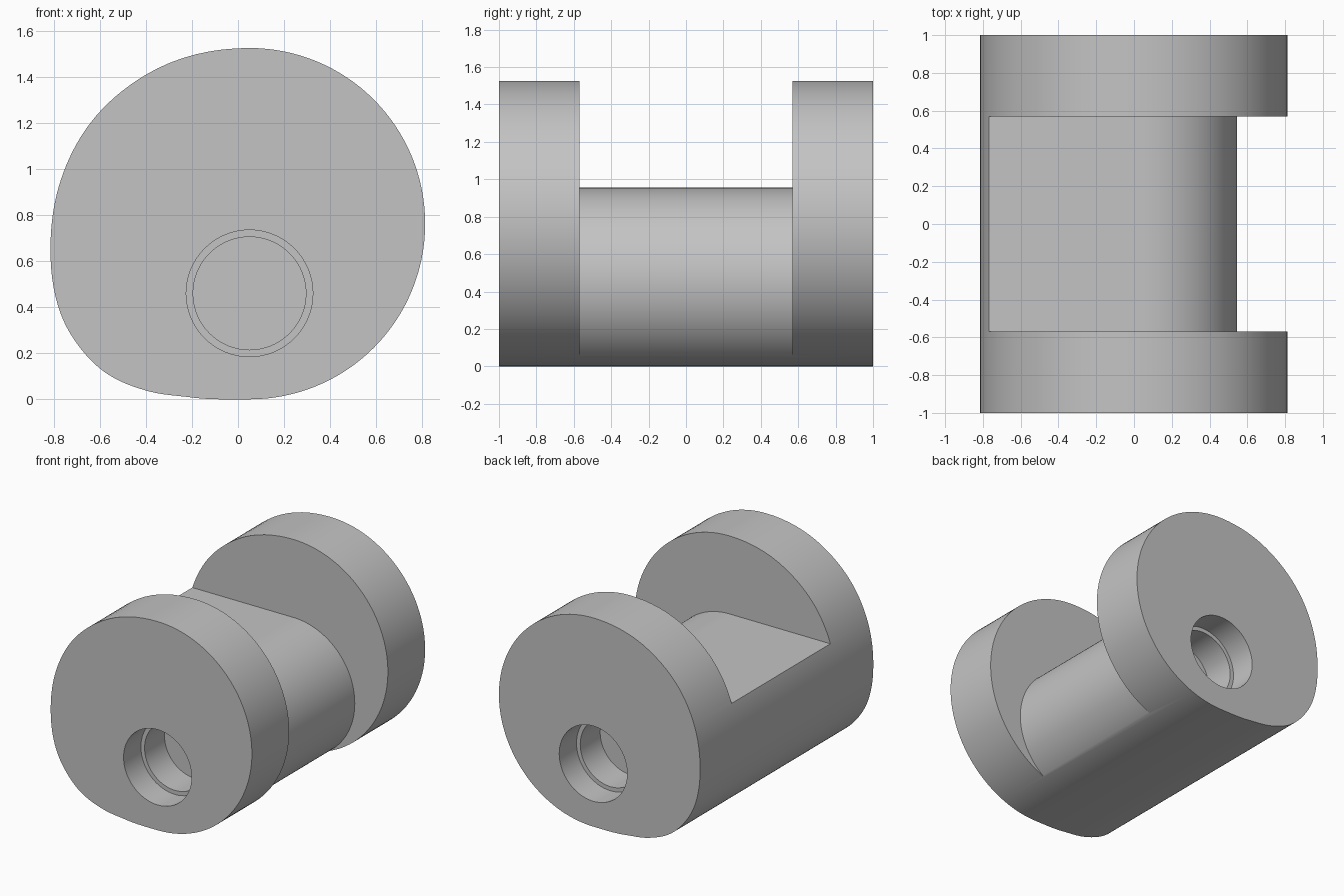
import bpy, bmesh
from math import sin, cos, radians, pi

if "Cube" in bpy.data.objects:
    bpy.data.objects.remove(bpy.data.objects["Cube"])

AXIS_X, LOBE_Z, BORE_Z = 0.05, 0.7625, 0.46
RADIUS, CORE_R = 0.7625, 0.495
LENGTH, CORE_HALF = 1.0, 0.57

grey = bpy.data.materials.new("plain grey")
grey.use_nodes = True
colour = (0.55, 0.55, 0.55, 1)
grey.diffuse_color = colour
grey.node_tree.nodes["Principled BSDF"].inputs["Base Color"].default_value = colour


def prism(name, outline, y0, y1):
    """Extrude an x-z outline along y."""
    bm = bmesh.new()
    face = bm.faces.new([bm.verts.new((x, y0, z)) for x, z in outline])
    out = bmesh.ops.extrude_face_region(bm, geom=[face])
    moved = [v for v in out["geom"] if isinstance(v, bmesh.types.BMVert)]
    bmesh.ops.translate(bm, verts=moved, vec=(0, y1 - y0, 0))
    bmesh.ops.recalc_face_normals(bm, faces=bm.faces)
    mesh = bpy.data.meshes.new(name)
    bm.to_mesh(mesh)
    bm.free()
    mesh.materials.append(grey)
    obj = bpy.data.objects.new(name, mesh)
    bpy.context.collection.objects.link(obj)
    return obj


def arc(cz, r, a0, a1, n):
    angles = [radians(a0 + (a1 - a0) * i / n) for i in range(n + 1)]
    return [(AXIS_X + r * cos(a), cz + r * sin(a)) for a in angles]


def cut(target, cutter):
    bpy.context.view_layer.objects.active = target
    mod = target.modifiers.new("cut", "BOOLEAN")
    mod.operation, mod.solver, mod.object = "DIFFERENCE", "EXACT", cutter
    bpy.ops.object.modifier_apply(modifier=mod.name)
    bpy.data.objects.remove(cutter)


# Lobe outline: a half circle, then a swelling radius given as (angle, radius)
SWELL = [(90, RADIUS), (125, .788), (148, .818), (167, .841), (185, .867),
         (206, .909), (218, .911), (227, .897), (239, .849), (251, .797), (270, RADIUS)]


def slope(i):
    if i in (0, len(SWELL) - 1):
        return 0
    (a, r), (b, s) = SWELL[i - 1], SWELL[i + 1]
    return (s - r) / (b - a)


outline = arc(LOBE_Z, RADIUS, -90, 90, 64)
for i in range(len(SWELL) - 1):
    (a, r), (b, s) = SWELL[i], SWELL[i + 1]
    h = b - a
    for k in range(1, 9):
        t = k / 8
        rad = (r * (1 + 2 * t) * (1 - t) ** 2 + s * t * t * (3 - 2 * t)
               + h * slope(i) * t * (1 - t) ** 2 + h * slope(i + 1) * t * t * (t - 1))
        ang = radians(a + h * t)
        outline.append((AXIS_X + rad * cos(ang), LOBE_Z + rad * sin(ang)))
outline.pop()

body = prism("cam_body", outline, -LENGTH, LENGTH)

# Groove between the two end lobes, leaving a rounded core with a flat top
groove = [(-1.2, BORE_Z + CORE_R)] + arc(BORE_Z, CORE_R, 90, -90, 64)
groove += [(AXIS_X, -0.3), (1.2, -0.3), (1.2, 1.8), (-1.2, 1.8)]
cut(body, prism("groove_cutter", groove, -CORE_HALF, CORE_HALF))

# Stepped blind bore in each end
for side in (-1, 1):
    for r, depth in ((0.275, 0.2), (0.245, 0.43)):
        ring = arc(BORE_Z, r, 0, 360, 64)[:-1]
        cut(body, prism("bore_cutter", ring, side * (LENGTH - depth), side * 1.1))

bpy.ops.object.select_all(action="DESELECT")
body.select_set(True)
bpy.context.view_layer.objects.active = body
bpy.ops.object.shade_smooth_by_angle(angle=pi / 6)
